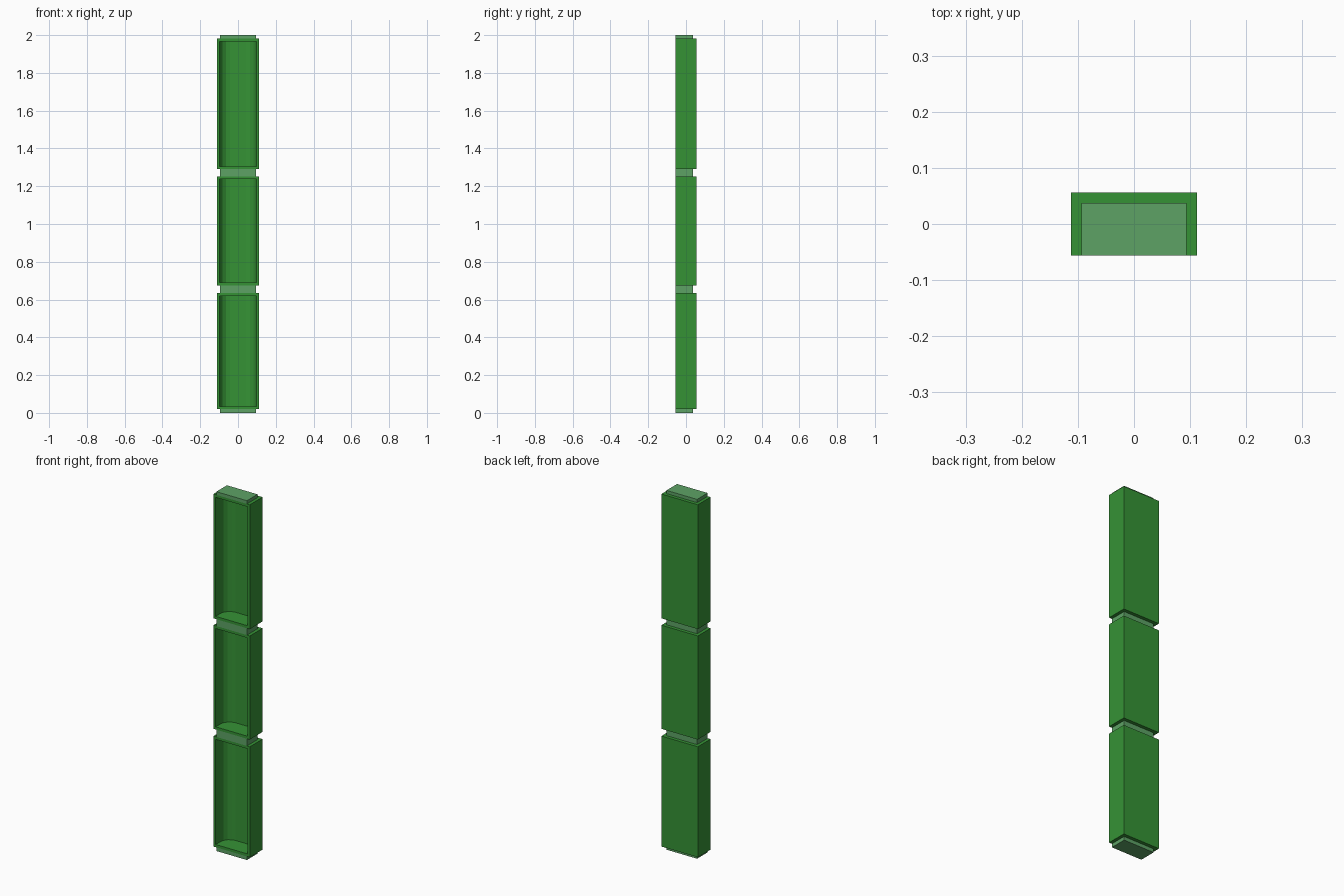
import bpy, bmesh, math

if "Cube" in bpy.data.objects:
    bpy.data.objects.remove(bpy.data.objects["Cube"])

def material(name, rgb):
    m = bpy.data.materials.new(name)
    m.diffuse_color = (*rgb, 1)
    m.use_nodes = True
    m.node_tree.nodes["Principled BSDF"].inputs["Base Color"].default_value = m.diffuse_color
    return m

GREEN = material("green_casing", (0.036, 0.29, 0.036))
PALE = material("pale_green_block", (0.11, 0.36, 0.13))

HX, HY = 0.112, 0.056            # casing half sizes
NX, NY, R = 0.098, 0.041, 0.055  # niche half width, back depth, corner radius

def finish(name, bm, mat):
    bmesh.ops.recalc_face_normals(bm, faces=bm.faces)
    me = bpy.data.meshes.new(name)
    bm.to_mesh(me)
    bm.free()
    me.materials.append(mat)
    ob = bpy.data.objects.new(name, me)
    bpy.context.collection.objects.link(ob)
    return ob

def casing(name, z0, z1, rim):
    """Box with an open-front niche whose back corners are faceted arcs."""
    bm = bmesh.new()
    # niche outline from front left, round the back, to front right
    arc = [(R * math.cos(i * math.pi / 8), R * math.sin(i * math.pi / 8)) for i in range(5)]
    left = [(-NX, -HY)] + [(-NX + R - c, NY - R + s) for c, s in arc]
    outline = left + [(-x, y) for x, y in reversed(left)]
    box = [(-HX, -HY), (-HX, HY), (HX, HY), (HX, -HY)]
    ring = lambda pts, z: [bm.verts.new((x, y, z)) for x, y in pts]
    ob, ot = ring(box, z0), ring(box, z1)
    nb, nt = ring(outline, z0 + rim), ring(outline, z1 - rim)
    for f in (ob, ot, nb, nt):                      # ends, niche floor and ceiling
        bm.faces.new(f)
    for lo, hi in ((ob, ot), (nb, nt)):             # outer and niche walls
        for i in range(len(lo) - 1):
            bm.faces.new((lo[i], lo[i + 1], hi[i + 1], hi[i]))
    outer = (ob[0], ob[3], ot[3], ot[0])            # front rim
    inner = (nb[0], nb[-1], nt[-1], nt[0])
    for i in range(4):
        j = (i + 1) % 4
        bm.faces.new((outer[i], outer[j], inner[j], inner[i]))
    finish(name, bm, GREEN)

def block(name, z0, z1):
    """Narrower block, flush with the front of the casings."""
    bm = bmesh.new()
    bmesh.ops.create_cube(bm, size=1)
    for v in bm.verts:
        v.co = (v.co.x * 0.188, -HY if v.co.y < 0 else 0.037, z0 if v.co.z < 0 else z1)
    finish(name, bm, PALE)

# Three casings
casing("lower_casing", 0.02, 0.635, 0.015)
casing("middle_casing", 0.675, 1.252, 0.015)
casing("upper_casing", 1.29, 1.982, 0.015)

# Blocks at the ends and between the casings
block("foot_block", 0.0, 0.02)
block("lower_joint_block", 0.635, 0.675)
block("upper_joint_block", 1.252, 1.29)
block("top_block", 1.982, 2.0)
